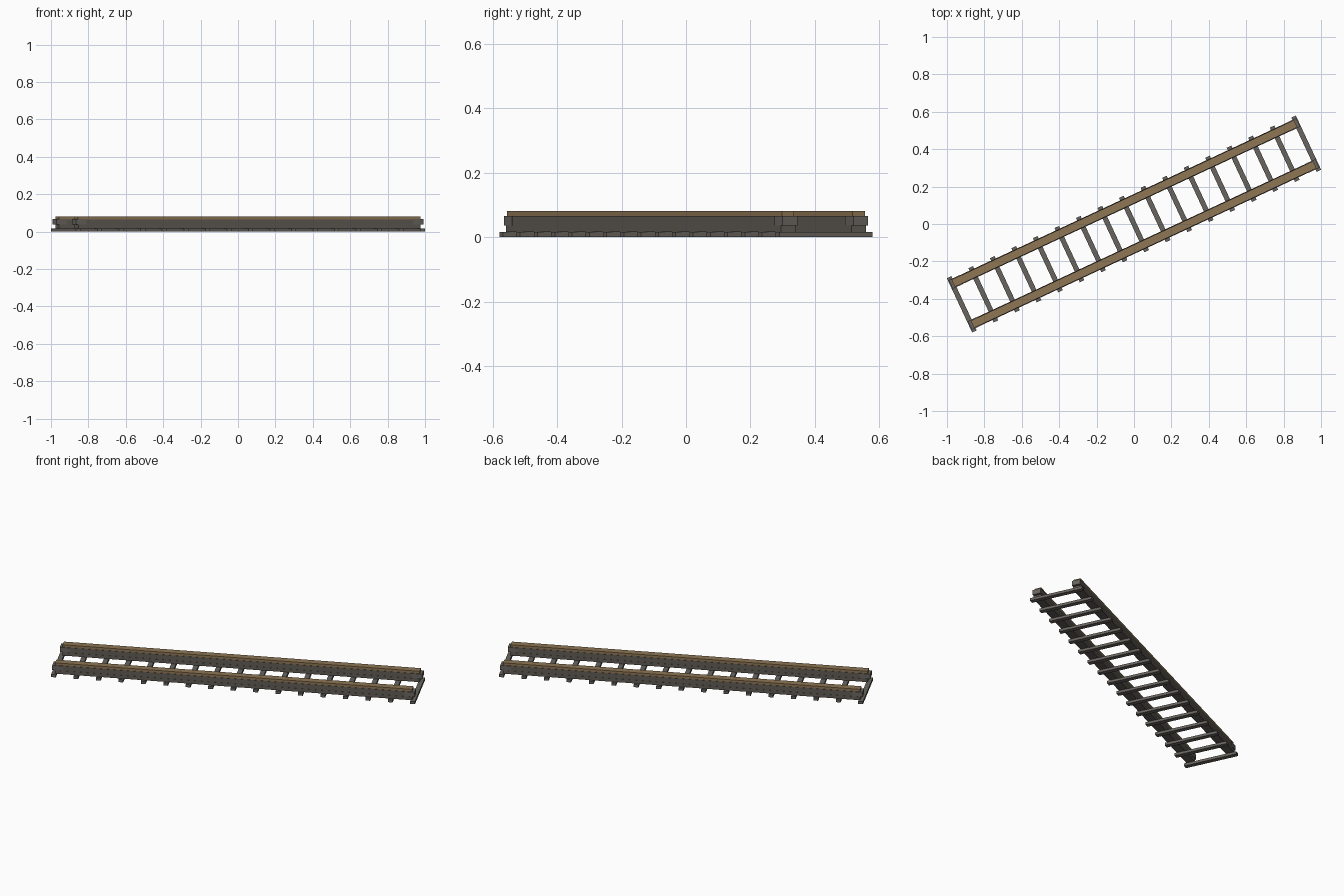
import bpy
import math
from mathutils import Matrix

cube = bpy.data.objects.get("Cube")
if cube:
    bpy.data.objects.remove(cube, do_unlink=True)


def material(name, rgb):
    mat = bpy.data.materials.new(name)
    mat.use_nodes = True
    mat.diffuse_color = (*rgb, 1)
    mat.node_tree.nodes["Principled BSDF"].inputs["Base Color"].default_value = (*rgb, 1)
    return mat


TAN = material("tan_wood", (0.27, 0.18, 0.09))
GREY = material("warm_grey", (0.14, 0.13, 0.115))
DARK = material("dark_grey", (0.115, 0.105, 0.09))

# The whole track lies diagonally on the ground
TURN = Matrix.Rotation(math.radians(25), 4, 'Z')


def box(name, along, across, z0, z1, length, width, mat):
    bpy.ops.mesh.primitive_cube_add(size=1)
    ob = bpy.context.object
    ob.name = name
    size = Matrix.Diagonal((length, width, z1 - z0, 1))
    place = Matrix.Translation((along, across, (z0 + z1) / 2))
    ob.data.transform(TURN @ place @ size)
    ob.data.materials.append(mat)


# Evenly spaced cross ties
TIES = 17
for i in range(TIES):
    along = (i - (TIES - 1) / 2) * 0.127
    box(f"cross_tie_{i + 1}", along, 0, 0, 0.016, 0.027, 0.32, GREY)

# Two layered rails with a block around each end
for side, across in (("left", 0.121), ("right", -0.121)):
    box(f"rail_base_{side}", 0, across, 0.016, 0.036, 2.02, 0.049, DARK)
    box(f"rail_web_{side}", 0, across, 0.036, 0.066, 2.02, 0.046, DARK)
    box(f"rail_cap_{side}", 0, across, 0.066, 0.081, 2.02, 0.042, TAN)
    for end, sign in (("start", -1), ("finish", 1)):
        box(f"end_block_{side}_{end}", sign * 0.995, across,
            0.037, 0.0665, 0.06, 0.051, GREY)
